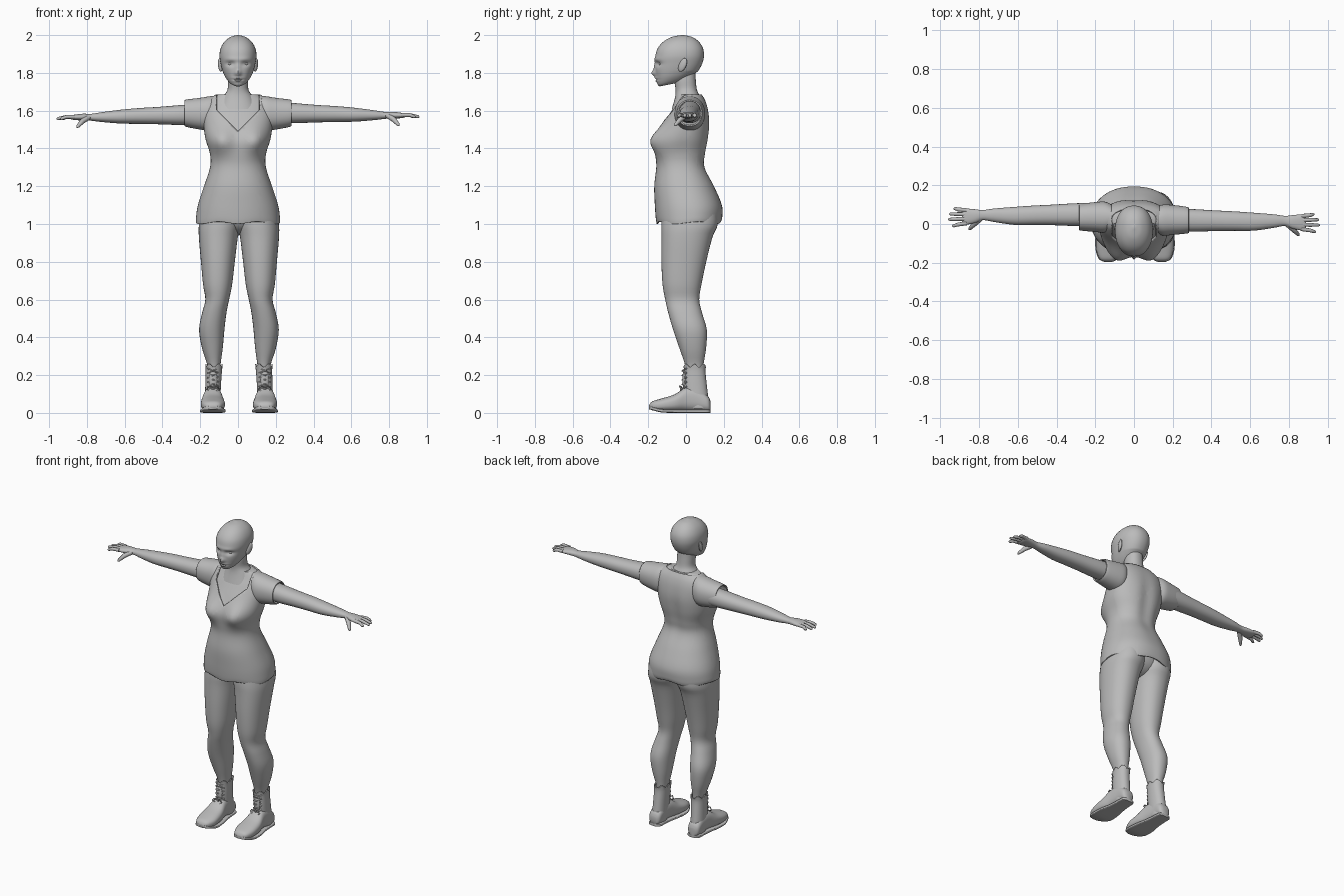
import bpy, bmesh, math
from mathutils import Vector

cube = bpy.data.objects.get("Cube")
if cube:
    bpy.data.objects.remove(cube, do_unlink=True)

clay = bpy.data.materials.new("clay grey")
clay.use_nodes = True
GREY = (0.5, 0.5, 0.5, 1)
clay.diffuse_color = GREY
clay.node_tree.nodes["Principled BSDF"].inputs["Base Color"].default_value = GREY


def finish(name, bm, thickness=0):
    """Turn a bmesh into a smooth object, optionally a cloth shell."""
    bmesh.ops.recalc_face_normals(bm, faces=bm.faces[:])
    mesh = bpy.data.meshes.new(name)
    bm.to_mesh(mesh)
    bm.free()
    mesh.materials.append(clay)
    obj = bpy.data.objects.new(name, mesh)
    bpy.context.collection.objects.link(obj)
    if thickness:
        shell = obj.modifiers.new("cloth", 'SOLIDIFY')
        shell.thickness = thickness
        shell.offset = -1
    bpy.ops.object.select_all(action='DESELECT')
    obj.select_set(True)
    bpy.context.view_layer.objects.active = obj
    bpy.ops.object.shade_smooth_by_angle(angle=math.radians(50))
    return obj


def smooth_rows(rows, steps):
    """Catmull-Rom interpolation between section rows."""
    rows = [Vector(r) for r in rows]
    out = []
    for i in range(len(rows) - 1):
        b, c = rows[i], rows[i + 1]
        a = rows[i - 1] if i else b
        d = rows[min(i + 2, len(rows) - 1)]
        for k in range(steps):
            t = k / steps
            out.append(b + (c - a) * (t / 2) + (a * 2 - b * 5 + c * 4 - d) * (t * t / 2)
                       + (b * 3 - a - c * 3 + d) * (t ** 3 / 2))
    return out + [rows[-1]]


def loft(rows, axis='z', power=2.2, seg=40, steps=4, caps=True):
    """Skin oval sections; a row is (station, min a, max a, min b, max b)."""
    bm = bmesh.new()
    rings = []
    for s, a0, a1, b0, b1 in smooth_rows(rows, steps):
        ring = []
        for k in range(seg):
            t = math.tau * k / seg
            c, n = math.cos(t), math.sin(t)
            a = (a0 + a1) / 2 + (a1 - a0) / 2 * math.copysign(abs(c) ** (2 / power), c)
            b = (b0 + b1) / 2 + (b1 - b0) / 2 * math.copysign(abs(n) ** (2 / power), n)
            co = {'x': (s, a, b), 'y': (a, s, b), 'z': (a, b, s)}[axis]
            ring.append(bm.verts.new(co))
        rings.append(ring)
    for r, q in zip(rings, rings[1:]):
        for k in range(seg):
            j = (k + 1) % seg
            bm.faces.new((r[k], r[j], q[j], q[k]))
    if caps:
        bm.faces.new(rings[0])
        bm.faces.new(rings[-1])
    return bm


def upright(rows, **kw):
    """Loft symmetric about x = 0; a row is (z, half width, front, back)."""
    return loft([(z, -h, h, f, b) for z, h, f, b in rows], **kw)


def bump(bm, x, z, sx, sz, push, front=True):
    """Soft swelling along y on the front or back of a mesh, on both sides."""
    for side in ((1, -1) if x else (1,)):
        for v in bm.verts:
            if (v.co.y < 0) == front:
                v.co.y += push * math.exp(-((v.co.x - side * x) / sx) ** 2 / 2
                                          - ((v.co.z - z) / sz) ** 2 / 2)


def place(bm, side, shift):
    """Mirror a part to one side and shift it a little for the pose."""
    for v in bm.verts:
        v.co.x *= side
        v.co += Vector(shift)
    return bm


def tube(points, radii, seg=10):
    """Round tapered tube along a path."""
    bm = bmesh.new()
    pts = [Vector(p) for p in points]
    rings = []
    for i, p in enumerate(pts):
        d = (pts[min(i + 1, len(pts) - 1)] - pts[max(i - 1, 0)]).normalized()
        u = d.cross(Vector((0.1, 0.2, 1))).normalized()
        w = d.cross(u)
        rings.append([bm.verts.new(p + radii[i] * (u * math.cos(math.tau * k / seg)
                     + w * math.sin(math.tau * k / seg))) for k in range(seg)])
    for r, q in zip(rings, rings[1:]):
        for k in range(seg):
            bm.faces.new((r[k], r[k - 1], q[k - 1], q[k]))
    bm.faces.new(rings[0])
    bm.faces.new(rings[-1])
    return bm


def ball(center, scale):
    bm = bmesh.new()
    bmesh.ops.create_uvsphere(bm, u_segments=20, v_segments=12, radius=1)
    for v in bm.verts:
        v.co = Vector(c + a * s for c, a, s in zip(center, v.co, scale))
    return bm


# Head with sculpted face
head = upright([(1.728, .022, -.138, -.06), (1.74, .046, -.15, 0), (1.77, .067, -.157, .035),
                (1.81, .082, -.16, .065), (1.85, .092, -.163, .086), (1.89, .098, -.162, .095),
                (1.93, .092, -.15, .09), (1.965, .072, -.12, .068), (1.99, .04, -.075, .032),
                (2.0, .006, -.025, -.013)], seg=72, steps=7)
for v in head.verts:
    v.co.z += max(0, 1.81 - v.co.z) * (v.co.y + .14) * 2.5
bump(head, 0, 1.798, .011, .012, -.022)
bump(head, 0, 1.83, .009, .018, -.008)
bump(head, .04, 1.848, .017, .009, .013)
bump(head, .035, 1.872, .025, .008, -.004)
bump(head, 0, 1.772, .018, .004, -.007)
bump(head, 0, 1.758, .015, .004, -.007)
bump(head, 0, 1.765, .022, .0025, .005)
bump(head, .05, 1.81, .02, .02, -.004)
finish("head", head)
finish("neck", upright([(1.61, .11, -.075, .09), (1.67, .082, -.058, .075), (1.71, .056, -.055, .058),
                        (1.76, .053, -.062, .052), (1.8, .05, -.06, .05)]))

# Torso skin and shirt share the same profile
TORSO = [(1.0, .222, -.155, .185), (1.03, .222, -.16, .192), (1.1, .212, -.165, .19),
         (1.2, .18, -.168, .15), (1.3, .148, -.157, .104), (1.37, .148, -.157, .108),
         (1.45, .172, -.15, .122), (1.53, .183, -.125, .128), (1.6, .185, -.088, .12),
         (1.65, .165, -.058, .105), (1.685, .118, -.045, .085)]


def torso(inset, **kw):
    bm = upright([(z, h - inset, f + inset, b - inset) for z, h, f, b in TORSO],
                 seg=64, steps=5, **kw)
    bump(bm, .095, 1.44, .05, .05, -.052)
    bump(bm, 0, 1.42, .03, .12, -.012, front=False)
    return bm


chest = torso(.012)
for v in chest.verts:
    v.co.z = max(v.co.z, 1.08)
finish("chest", chest)

shirt = torso(0, caps=False)
for v in shirt.verts:
    fade = max(0, 1 - (v.co.z - 1) / .1)
    v.co.z += .006 * fade * math.sin(5 * math.atan2(v.co.y, v.co.x)) + .006 * fade
cuts = [((0, 0, 1.49), (s, 0, -1)) for s in (1, -1)]
cuts += [((s * .115, 0, 0), (1, 0, 0)) for s in (1, -1)] + [((0, .02, 0), (0, 1, 0))]
for co, no in cuts:
    bmesh.ops.bisect_plane(shirt, geom=shirt.verts[:] + shirt.edges[:] + shirt.faces[:],
                           plane_co=co, plane_no=no)
neckline = []
for f in shirt.faces:
    c = f.calc_center_median()
    if c.y < .02 and abs(c.x) < min(.115, c.z - 1.49):
        neckline.append(f)
bmesh.ops.delete(shirt, geom=neckline, context='FACES')
finish("shirt", shirt, .009)
finish("pelvis", ball((0, .02, 1.04), (.19, .13, .1)))

# Section rows for the limbs on the left side
SLEEVE = [(.115, -.045, .085, 1.51, 1.678), (.15, -.06, .1, 1.495, 1.676), (.2, -.056, .098, 1.5, 1.668),
          (.265, -.05, .09, 1.512, 1.66), (.283, -.047, .085, 1.518, 1.656)]
ARM = [(.18, -.035, .08, 1.535, 1.65), (.3, -.04, .077, 1.534, 1.64), (.42, -.036, .07, 1.538, 1.63),
       (.52, -.035, .065, 1.54, 1.624), (.62, -.034, .058, 1.542, 1.615), (.72, -.02, .05, 1.55, 1.602),
       (.78, -.01, .042, 1.557, 1.593), (.82, -.024, .046, 1.558, 1.594),
       (.87, -.034, .05, 1.561, 1.588), (.888, -.03, .046, 1.567, 1.582)]
LEG = [(1.1, -.005, .19, -.12, .16), (1.0, -.008, .211, -.13, .168), (.93, .006, .212, -.13, .14),
       (.8, .022, .201, -.13, .107), (.68, .036, .19, -.124, .082), (.6, .052, .178, -.11, .07),
       (.53, .066, .195, -.094, .085), (.44, .077, .211, -.068, .11), (.34, .086, .195, -.034, .106),
       (.25, .098, .167, -.004, .092), (.18, .1, .165, .005, .09)]
SHAFT = [(.02, .1, .18, .015, .125), (.08, .098, .18, -.004, .118), (.15, .095, .178, -.01, .11),
         (.22, .09, .176, -.01, .103), (.25, .086, .178, -.014, .106)]
FOOT = [(-.195, .12, .155, .025, .04), (-.18, .095, .183, .014, .06), (-.13, .075, .2, .008, .076),
        (-.06, .078, .2, .008, .098), (0, .09, .188, .01, .135), (.06, .098, .183, .01, .13),
        (.115, .102, .18, .008, .09), (.13, .12, .16, .012, .06)]
FINGERS = {"index": (-.026, -.04, .94), "middle": (-.003, -.006, .96),
           "ring": (.02, .022, .955), "little": (.041, .05, .932)}

for side, label in ((1, "left"), (-1, "right")):
    pose = (0, 0, 0) if side > 0 else (0, .03, -.01)
    def add(part, bm, shift=(.005, 0, 0), thickness=0):
        return finish(label + "_" + part, place(bm, side, shift), thickness)

    # Arm, sleeve and hand
    add("sleeve", loft(SLEEVE, 'x', caps=False), (0, pose[1] / 2, 0), .008)
    add("arm", loft(ARM, 'x'), pose)
    for name, (base, tip, reach) in FINGERS.items():
        path = [(.865, base, 1.577), (.91, (base + tip) / 2, 1.577), (reach - .007, tip, 1.568),
                (reach, tip, 1.566)]
        add(name + "_finger", tube(path, (.011, .01, .008, .003)), pose)
    add("thumb", tube([(.79, .0, 1.575), (.825, -.03, 1.553), (.848, -.054, 1.527), (.853, -.06, 1.52)],
                      (.014, .014, .009, .003)), pose)

    # Ear and eye
    ear = ball((.093, -.018, 1.842), (.011, .021, .036))
    for v in ear.verts:
        v.co.y += (v.co.z - 1.842) * .3
        v.co.x += (v.co.y + .02) * .3
    add("ear", ear, (0, 0, 0))
    add("eye", ball((.04, -.132, 1.848), (.014, .012, .009)), (0, 0, 0))

    # Leg and boot
    add("leg", loft(LEG))
    shaft = loft(SHAFT, caps=False)
    for v in shaft.verts:
        if v.co.z > .24:
            v.co.z += .009 * math.cos(6 * math.atan2(v.co.y - .046, v.co.x - .132))
    add("boot_shaft", shaft, thickness=.006)
    add("boot_foot", loft(FOOT, 'y', 2.5))
    sole = [(y, a - .004, b + .004, max(0, (-.12 - y) * .25), .018 + max(0, (-.12 - y) * .25))
            for y, a, b, low, top in FOOT]
    add("boot_sole", loft(sole, 'y', 5))
    add("boot_tongue", ball((.137, -.005, .175), (.022, .014, .06)))

    # Criss-cross laces and bow
    for i in range(5):
        z = .115 + i * .024
        for d in (1, -1):
            path = [(.137 - d * .03, .002, z), (.137, -.02, z + .012), (.137 + d * .03, .002, z + .024)]
            add("lace", tube(path, (.004,) * 3, 6))
    for d in (1, -1):
        loop = [(.137, -.022, .135), (.137 + d * .02, -.034, .142), (.137 + d * .034, -.026, .126),
                (.137 + d * .018, -.028, .118)]
        add("bow_loop", tube(loop, (.004,) * 4, 6))
